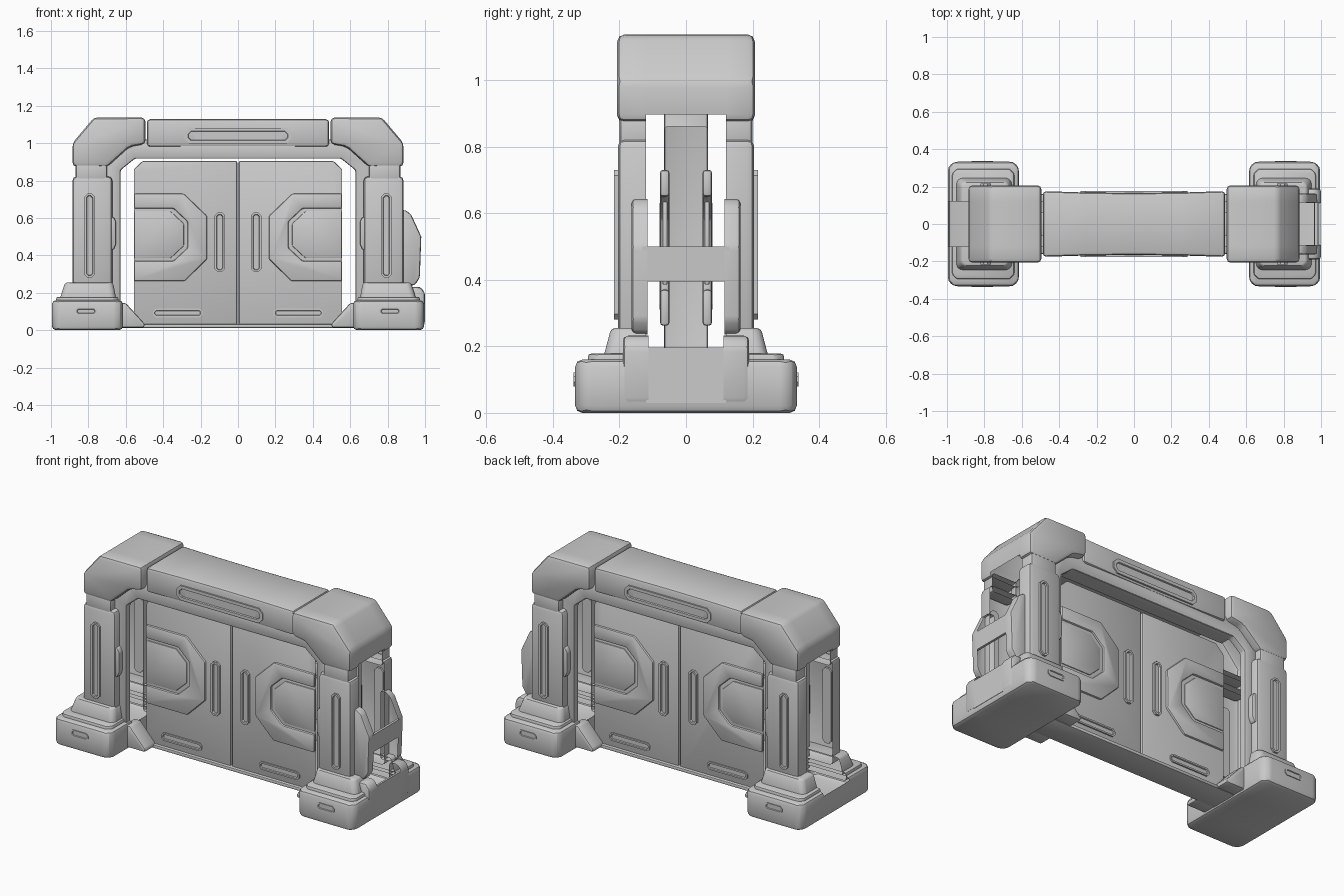
import bpy, bmesh, math
from mathutils import Vector

if "Cube" in bpy.data.objects:
    bpy.data.objects.remove(bpy.data.objects["Cube"])

AXES = {'x': lambda u, v, t: (t, u, v), 'y': lambda u, v, t: (u, t, v), 'z': lambda u, v, t: (u, v, t)}


def rect(u0, u1, v0, v1, c=0.0):
    """Rectangle outline, optionally with clipped corners."""
    if not c:
        return [(u0, v0), (u1, v0), (u1, v1), (u0, v1)]
    return [(u0 + c, v0), (u1 - c, v0), (u1, v0 + c), (u1, v1 - c),
            (u1 - c, v1), (u0 + c, v1), (u0, v1 - c), (u0, v0 + c)]


def split(bm, co, no, clear=False):
    geom = bm.verts[:] + bm.edges[:] + bm.faces[:]
    bmesh.ops.bisect_plane(bm, geom=geom, plane_co=co, plane_no=no, clear_outer=clear)


def finish(bm, name, mirror):
    bm.normal_update()
    for f in bm.faces:
        f.smooth = True
    for e in bm.edges:
        e.smooth = e.calc_face_angle(0) < math.radians(35)
    me = bpy.data.meshes.new(name)
    bm.to_mesh(me)
    bm.free()
    ob = bpy.data.objects.new(name, me)
    bpy.context.collection.objects.link(ob)
    if mirror:
        m = ob.modifiers.new("mirror", 'MIRROR')
        m.use_axis = ('x' in mirror, 'y' in mirror, False)
        m.use_mirror_merge = False
    return ob


def solid(name, outline, a, b, axis='y', bevel=0.012, top=None, open_y=None,
          mirror='xy', edit=None):
    """Bevelled prism or loft; open_y leaves the shell open facing the middle."""
    bm = bmesh.new()
    lo = [bm.verts.new(AXES[axis](u, v, a)) for u, v in outline]
    hi = [bm.verts.new(AXES[axis](u, v, b)) for u, v in (top or outline)]
    n = len(lo)
    bm.faces.new(lo)
    bm.faces.new(hi[::-1])
    for i in range(n):
        j = (i + 1) % n
        bm.faces.new((lo[j], lo[i], hi[i], hi[j]))
    bmesh.ops.recalc_face_normals(bm, faces=bm.faces[:])
    if bevel:
        bmesh.ops.bevel(bm, geom=bm.edges[:], offset=bevel, segments=2, profile=0.5,
                        affect='EDGES', clamp_overlap=True)
    if open_y is not None:
        split(bm, (0, open_y, 0), (0, 1, 0), True)
    bm.normal_update()
    if edit:
        edit(bm)
    return finish(bm, name, mirror)


def slot(name, x0, x1, z0, z1, y, rise=0.012, rim=0.012, mirror='xy'):
    """Raised slot frame with a sunken middle on a front face at y."""
    c = min(x1 - x0, z1 - z0) * 0.3

    def sink(bm):
        f = min(bm.faces, key=lambda f: f.calc_center_median().y)
        bmesh.ops.inset_region(bm, faces=[f], thickness=rim)
        bmesh.ops.inset_region(bm, faces=[f], thickness=0.003, depth=-rise * 0.8)
    solid(name, rect(x0, x1, z0, z1, c), y - rise, y + 0.01, bevel=0, mirror=mirror, edit=sink)


def delete_middle(bm, test):
    """Open the gap between the front and back halves."""
    for y in (-0.12, 0.12):
        split(bm, (0, y, 0), (0, 1, 0))
    bm.normal_update()
    bad = [f for f in bm.faces if abs(f.calc_center_median().y) < 0.12 and test(f.normal)]
    bmesh.ops.delete(bm, geom=bad, context='FACES')


# Bases: low block with an open middle, two stepped tiers each side
solid("base_block", rect(0.615, 0.995, -0.333, 0.333, 0.03), 0, 0.16, 'z', 0.022, mirror='x',
      edit=lambda bm: delete_middle(bm, lambda n: n.z > 0.3))
solid("base_step", rect(0.64, 0.972, -0.295, -0.06, 0.025), 0.13, 0.178, 'z', 0.01, open_y=-0.12)
solid("base_collar", rect(0.65, 0.955, -0.25, -0.06, 0.02), 0.16, 0.255, 'z', 0.012,
      top=rect(0.668, 0.925, -0.225, -0.06, 0.02), open_y=-0.12)
slot("base_slot", 0.755, 0.87, 0.08, 0.122, -0.332, 0.006, 0.01)
solid("base_foot", [(0.64, 0.015), (0.5, 0.015), (0.5, 0.035), (0.6, 0.145), (0.64, 0.145)],
      -0.165, -0.06, bevel=0.01)
solid("threshold", rect(-0.62, 0.62, 0.012, 0.032), -0.085, 0.085, bevel=0.005, mirror='')

# Pillars: hollow front and back shells
solid("pillar", rect(0.672, 0.885, 0.2, 0.822), -0.205, -0.05, bevel=0.022, open_y=-0.12)
solid("pillar_neck", rect(0.7, 0.868, 0.79, 0.9), -0.2, -0.05, bevel=0.014, open_y=-0.12)
slot("pillar_slot", 0.765, 0.822, 0.28, 0.73, -0.204)
solid("pillar_lug", [(0.69, 0.43), (0.665, 0.43), (0.652, 0.46), (0.652, 0.58),
                     (0.665, 0.605), (0.69, 0.605)], -0.192, -0.13, bevel=0.008)

# Inner arch frame, one on each face, with its underside reaching the door
half = [(0.71, 0.1), (0.71, 0.9), (0.6, 1.02)]
inner = [(0.55, 0.918), (0.628, 0.855), (0.628, 0.1)]
arch = half + [(-x, z) for x, z in half[::-1]] + [(-x, z) for x, z in inner[::-1]] + inner
solid("arch_frame", arch, -0.16, -0.06, bevel=0.01, open_y=-0.12, mirror='y')
solid("lintel_underside", rect(-0.55, 0.55, 0.918, 0.935), -0.155, -0.06, bevel=0, mirror='y')

# Corner caps, open underneath in the middle
solid("corner_cap", [(0.885, 0.875), (0.885, 1.0), (0.77, 1.137), (0.495, 1.137),
                     (0.495, 0.995), (0.58, 0.98), (0.7, 0.872)],
      -0.207, 0.207, bevel=0.022, mirror='x',
      edit=lambda bm: delete_middle(bm, lambda n: n.z < -0.2))


# Top beam, slightly waisted
def waist(bm):
    for x in (-0.25, 0, 0.25):
        split(bm, (x, 0, 0), (1, 0, 0))
    for v in bm.verts:
        v.co.y *= 0.94 + 0.06 * (v.co.x / 0.49) ** 2


solid("top_beam", rect(-0.487, 0.487, 0.98, 1.128), -0.176, 0.176, bevel=0.018,
      mirror='', edit=waist)
slot("beam_slot", -0.285, 0.285, 0.995, 1.082, -0.166, 0.01, 0.02, mirror='y')

# Door leaves: shells open at their outer ends
solid("door_leaf", [(0.004, 0.022), (0.6, 0.022), (0.6, 0.82), (0.51, 0.905), (0.004, 0.905)],
      -0.066, 0.066, bevel=0.01, mirror='x',
      edit=lambda bm: split(bm, (0.557, 0, 0), (1, 0, 0), True))

# Door relief: C-shaped ring, centre pad, handles and vents
ring = [(0.556, 0.73), (0.29, 0.73), (0.165, 0.61), (0.165, 0.38), (0.285, 0.262), (0.556, 0.262),
        (0.556, 0.37), (0.345, 0.37), (0.27, 0.44), (0.27, 0.58), (0.345, 0.65), (0.556, 0.65)]
solid("door_ring", ring, -0.078, -0.05, bevel=0.009)
solid("door_pad", [(0.556, 0.635), (0.36, 0.635), (0.29, 0.57), (0.29, 0.45), (0.36, 0.385),
                   (0.556, 0.385)], -0.071, -0.055, bevel=0.005)
slot("door_handle", 0.07, 0.125, 0.31, 0.63, -0.066, 0.014)
slot("door_vent", 0.19, 0.455, 0.068, 0.115, -0.066, 0.008, 0.01)

# Side brace on the right end only: brackets, strap and lower clamps
solid("side_bracket", [(0.86, 0.235), (0.945, 0.24), (0.972, 0.28), (0.98, 0.5), (0.925, 0.62),
                       (0.895, 0.642), (0.86, 0.642)], -0.163, -0.08, bevel=0.012,
      open_y=-0.115, mirror='y')
solid("side_strap", [(0.962, 0.395), (0.976, 0.395), (0.98, 0.5), (0.966, 0.5)],
      -0.13, 0.13, bevel=0, mirror='')
solid("base_clamp", [(0.92, 0.03), (1.0, 0.03), (1.0, 0.2), (0.975, 0.232), (0.92, 0.232)],
      -0.19, -0.08, bevel=0.016, open_y=-0.113, mirror='y')
solid("base_band", rect(0.985, 0.997, 0.03, 0.197), -0.12, 0.12, bevel=0, mirror='')
